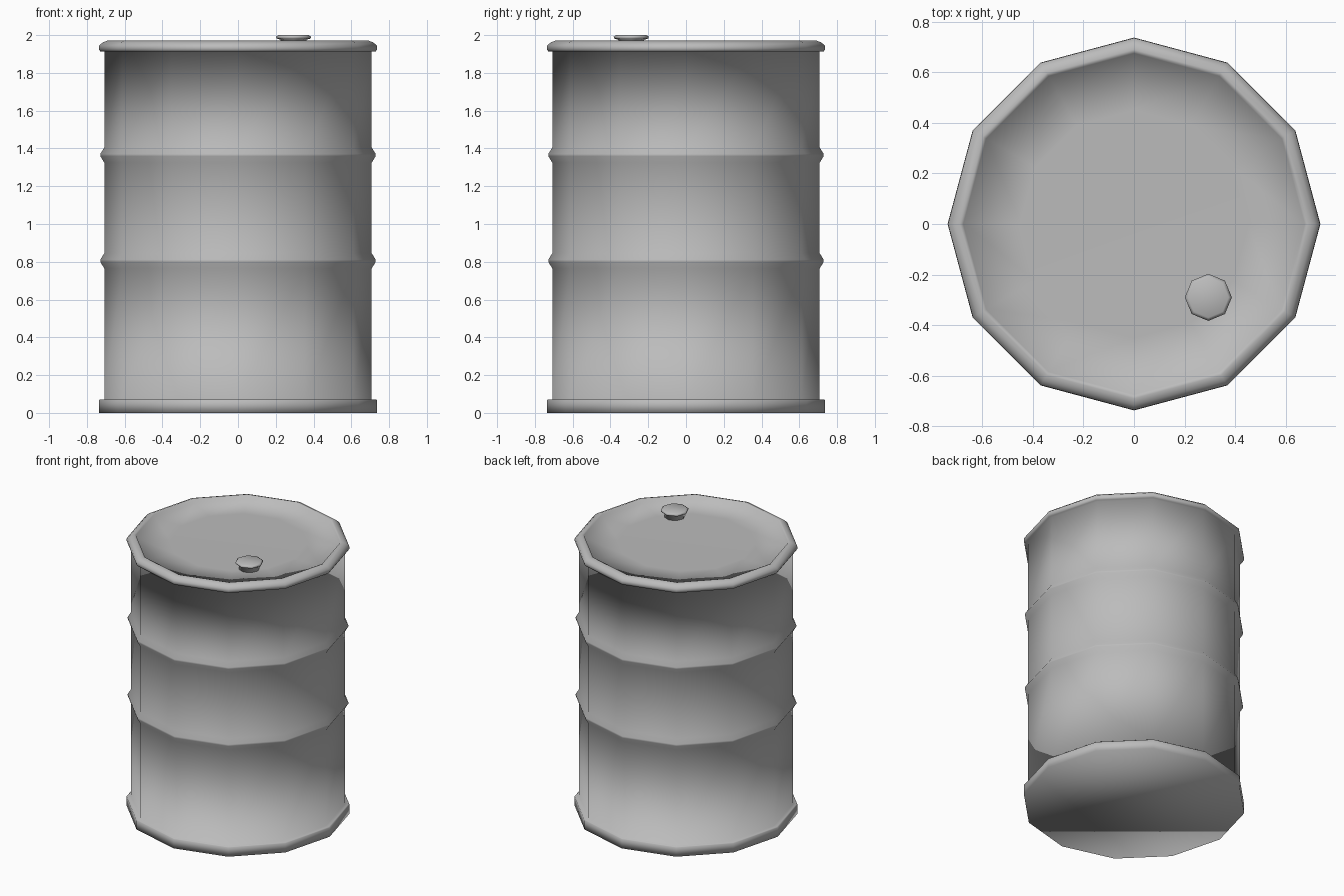
import bpy, bmesh, math

if "Cube" in bpy.data.objects:
    bpy.data.objects.remove(bpy.data.objects["Cube"])

# One plain grey metal for everything
grey = bpy.data.materials.new("grey metal")
grey.diffuse_color = (0.5, 0.5, 0.5, 1)
grey.use_nodes = True
grey.node_tree.nodes["Principled BSDF"].inputs["Base Color"].default_value = grey.diffuse_color


def lathe(name, profile, sides, centre=(0, 0)):
    """Sweep (radius, height) points round the z axis and cap both ends."""
    bm = bmesh.new()
    rings = []
    for r, z in profile:
        ring = []
        for i in range(sides):
            a = 2 * math.pi * i / sides
            ring.append(bm.verts.new((centre[0] + r * math.cos(a),
                                      centre[1] + r * math.sin(a), z)))
        rings.append(ring)
    for low, high in zip(rings, rings[1:]):
        for i in range(sides):
            j = (i + 1) % sides
            bm.faces.new((low[i], low[j], high[j], high[i]))
    bm.faces.new(rings[0][::-1])
    bm.faces.new(rings[-1])
    for f in bm.faces:
        f.smooth = True
    mesh = bpy.data.meshes.new(name)
    bm.to_mesh(mesh)
    bm.free()
    mesh.materials.append(grey)
    obj = bpy.data.objects.new(name, mesh)
    bpy.context.collection.objects.link(obj)
    return obj


R = 0.708          # drum wall radius


def rib(z):
    """Hoop pressed outward from the wall."""
    return [(R, z - 0.04), (0.729, z - 0.006), (0.729, z + 0.006), (R, z + 0.04)]


# Drum: foot flange, wall with two ribs, rolled top rim and sunken lid
foot = [(0.737, 0.0), (0.737, 0.066), (0.73, 0.072), (R, 0.072)]
rim = [(R, 1.912), (0.728, 1.912), (0.737, 1.926), (0.735, 1.945),
       (0.715, 1.962), (0.69, 1.971), (0.675, 1.966)]
lid = [(0.668, 1.945), (0.45, 1.942)]
lathe("drum", foot + rib(0.805) + rib(1.365) + rim + lid, 12)

# Filler cap near the front right of the lid
lathe("filler_cap", [(0.07, 1.938), (0.068, 1.975), (0.09, 1.982),
                     (0.093, 1.992), (0.08, 2.0)], 8, (0.294, -0.29))
